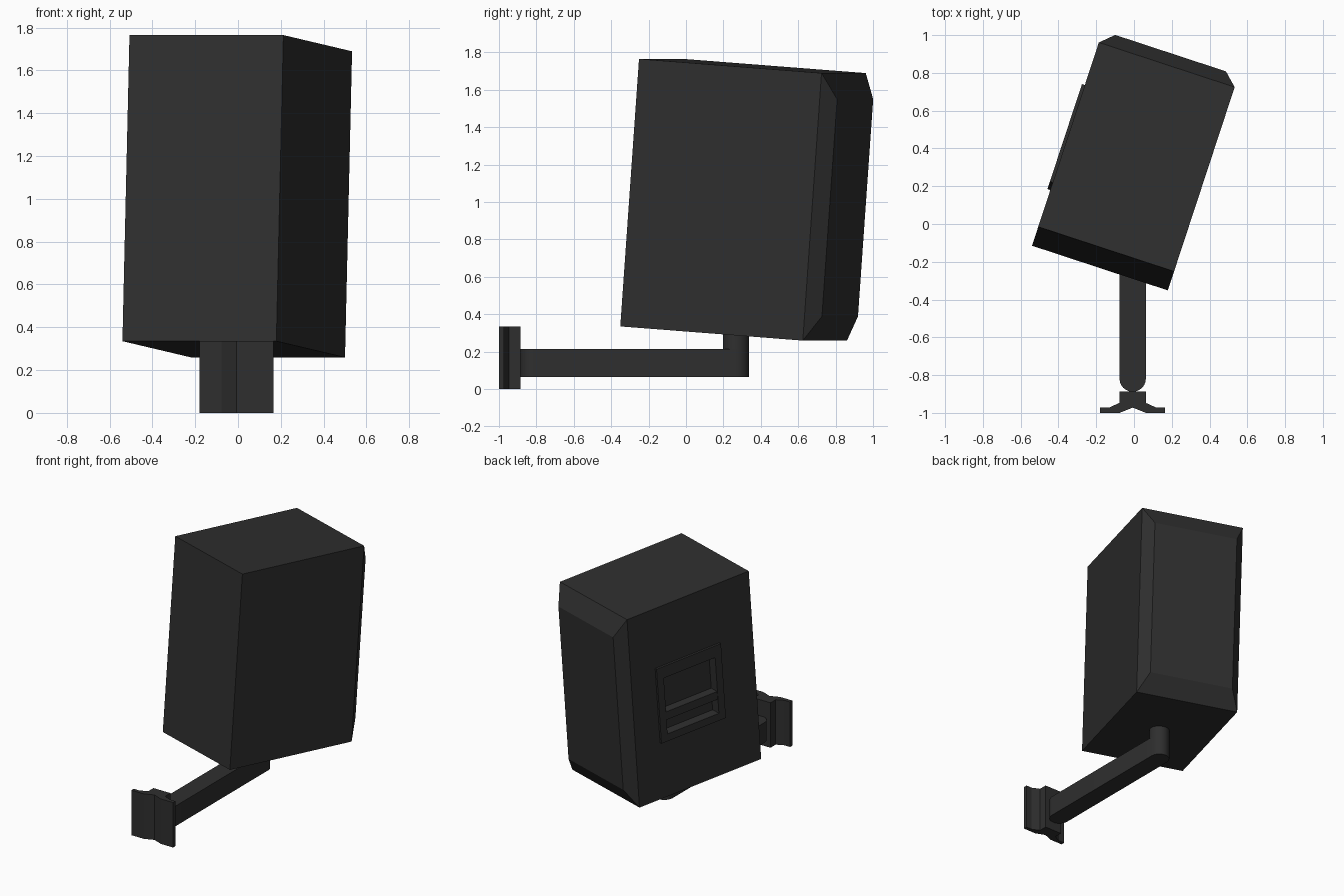
import bpy, bmesh, math
from mathutils import Matrix, Vector

if "Cube" in bpy.data.objects:
    bpy.data.objects.remove(bpy.data.objects["Cube"])

dark = bpy.data.materials.new("dark_grey")
dark.diffuse_color = (0.028, 0.028, 0.028, 1)
dark.use_nodes = True
dark.node_tree.nodes["Principled BSDF"].inputs["Base Color"].default_value = dark.diffuse_color


def add_object(name, bm, matrix=Matrix()):
    bmesh.ops.recalc_face_normals(bm, faces=bm.faces)
    mesh = bpy.data.meshes.new(name)
    bm.to_mesh(mesh)
    bm.free()
    mesh.materials.append(dark)
    ob = bpy.data.objects.new(name, mesh)
    ob.matrix_world = matrix
    bpy.context.collection.objects.link(ob)
    return ob


def box(name, lo, hi, matrix=Matrix()):
    bm = bmesh.new()
    lo, hi = Vector(lo), Vector(hi)
    bmesh.ops.create_cube(bm, size=1, matrix=Matrix.Translation((lo + hi) / 2)
                          @ Matrix.Diagonal((*(hi - lo), 1)))
    return add_object(name, bm, matrix)


def prism(name, outline, z0, z1):
    bm = bmesh.new()
    face = bm.faces.new([bm.verts.new((x, y, z0)) for x, y in outline])
    out = bmesh.ops.extrude_face_region(bm, geom=[face])["geom"]
    bmesh.ops.translate(bm, vec=(0, 0, z1 - z0),
                        verts=[v for v in out if isinstance(v, bmesh.types.BMVert)])
    return add_object(name, bm)


def arc(cx, cy, r, a0, a1, n):
    return [(cx + r * math.cos(math.radians(a0 + (a1 - a0) * i / n)),
             cy + r * math.sin(math.radians(a0 + (a1 - a0) * i / n))) for i in range(n + 1)]


def smooth(ob):
    bpy.ops.object.select_all(action='DESELECT')
    ob.select_set(True)
    bpy.context.view_layer.objects.active = ob
    bpy.ops.object.shade_smooth_by_angle(angle=math.radians(35))


# Tilted frame of the housing: origin at its lower front left corner
tilt = (Matrix.Translation((-0.54, -0.115, 0.335))
        @ Matrix.Rotation(math.radians(-18.2), 4, 'Z')
        @ Matrix.Rotation(math.radians(-4.22), 4, 'X'))
W, D, H = 0.757, 1.03, 1.434

# Housing: box with a bevelled back panel
bm = bmesh.new()
rings = []
for y, ix, iz in ((0, 0, 0), (D, 0, 0), (D + 0.075, 0.07, 0.135)):
    rings.append([bm.verts.new(p) for p in ((ix, y, iz), (W - ix, y, iz),
                                            (W - ix, y, H - iz), (ix, y, H - iz))])
for a, b in zip(rings, rings[1:]):
    for i in range(4):
        j = (i + 1) % 4
        bm.faces.new((a[i], a[j], b[j], b[i]))
bm.faces.new(rings[0])
bm.faces.new(rings[-1])
housing = add_object("housing", bm, tilt)

# Carrying handle on the left side: raised frame, sunk pocket and grip bar
frame = box("handle_frame", (-0.016, 0.28, 0.42), (0.006, 0.825, 0.988), tilt)
cutter = box("pocket_cutter", (-0.1, 0.335, 0.475), (0.055, 0.77, 0.90), tilt)
cutter.hide_render = True
cutter.hide_viewport = True
cutter.display_type = 'WIRE'
for ob in (housing, frame):
    mod = ob.modifiers.new("pocket", 'BOOLEAN')
    mod.operation = 'DIFFERENCE'
    mod.solver = 'EXACT'
    mod.object = cutter
box("handle_bar", (-0.012, 0.33, 0.58), (0.06, 0.775, 0.64), tilt)

# Wall plate with flanges and a shallow notch behind
cx = -0.007
half = [(0.172, -1), (0.172, -0.972), (0.125, -0.972), (0.07, -0.947), (0.07, -0.886)]
plate = [(0, -0.972), (0.07, -1)] + half
outline = plate + [(-x, y) for x, y in reversed(plate[1:])]
prism("wall_plate", [(cx + x, y) for x, y in outline], 0, 0.335)

# Arm with rounded ends, and the post that carries the housing
r, tip = 0.07, 0.267
smooth(prism("arm", arc(cx, tip, r, 0, 180, 12) + arc(cx, -0.818, r, 180, 360, 12), 0.065, 0.215))
smooth(prism("post", arc(cx, tip, r, 0, 345, 23), 0.2, 0.34))
